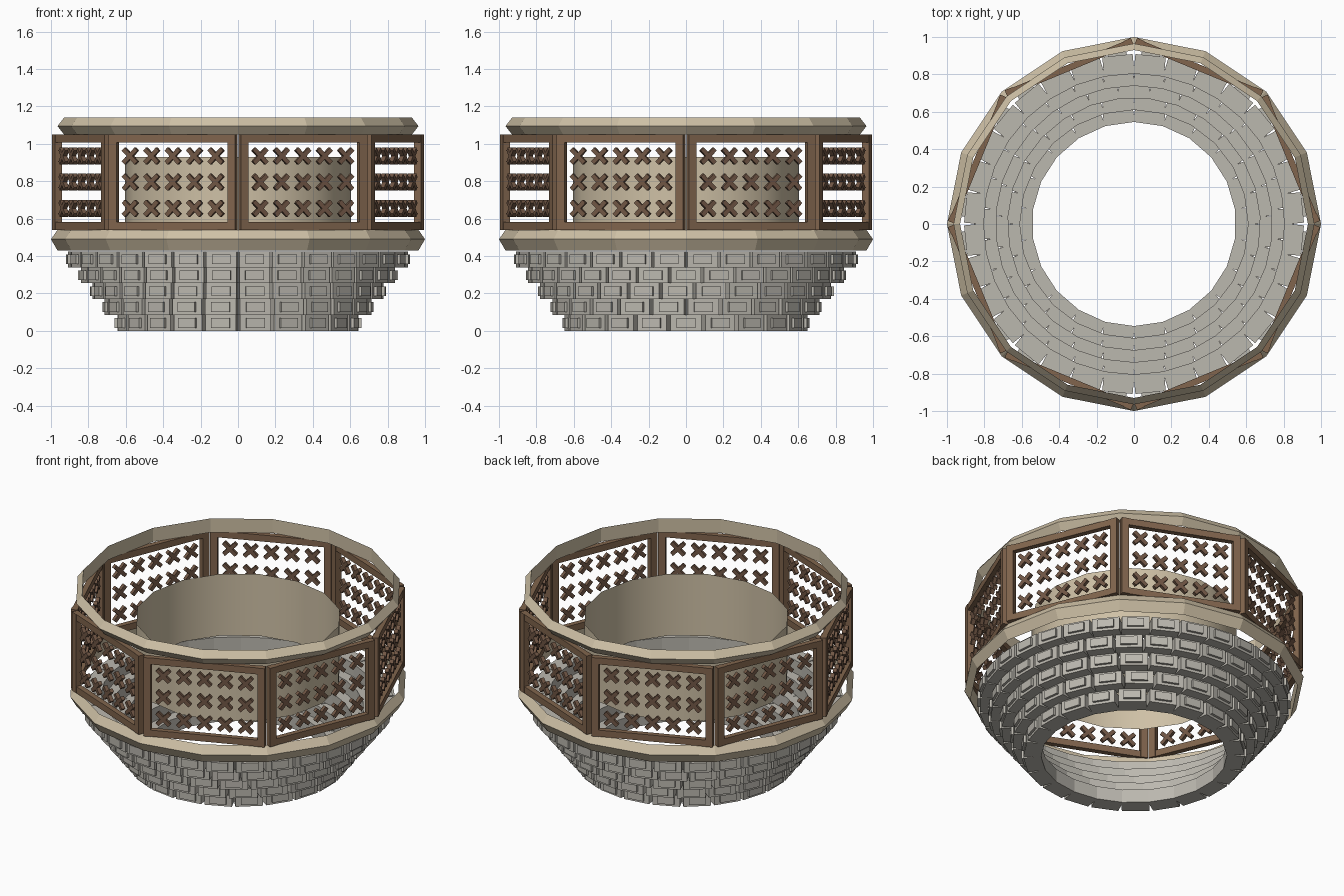
import bpy, bmesh, math
from mathutils import Matrix, Vector

cube = bpy.data.objects.get("Cube")
if cube:
    bpy.data.objects.remove(cube, do_unlink=True)


def material(name, color):
    m = bpy.data.materials.new(name)
    m.use_nodes = True
    m.diffuse_color = (*color, 1)
    m.node_tree.nodes["Principled BSDF"].inputs["Base Color"].default_value = (*color, 1)
    return m


STONE = material("grey stone", (0.50, 0.48, 0.43))
BEIGE = material("beige plaster", (0.62, 0.53, 0.38))
WOOD = material("brown wood", (0.22, 0.13, 0.075))
LATTICE = material("dark brown wood", (0.165, 0.095, 0.06))


def finish(name, bm, mat, smooth=False):
    bmesh.ops.recalc_face_normals(bm, faces=bm.faces)
    mesh = bpy.data.meshes.new(name)
    bm.to_mesh(mesh)
    bm.free()
    mesh.materials.append(mat)
    obj = bpy.data.objects.new(name, mesh)
    bpy.context.collection.objects.link(obj)
    if smooth:
        for p in mesh.polygons:
            p.use_smooth = True
    return obj


def box(bm, size, center, frame=Matrix.Identity(4)):
    m = frame @ Matrix.Translation(center) @ Matrix.Diagonal((*size, 1))
    return bmesh.ops.create_cube(bm, size=1, matrix=m)["verts"]


def ring(name, profile, mat, sides=16, closed=True, smooth=False):
    """Sweep an (r, z) profile around the vertical axis."""
    bm = bmesh.new()
    loops = []
    for i in range(sides):
        a = 2 * math.pi * i / sides
        loops.append([bm.verts.new((r * math.cos(a), r * math.sin(a), z)) for r, z in profile])
    n = len(profile)
    for i in range(sides):
        p, q = loops[i], loops[(i + 1) % sides]
        for j in range(n if closed else n - 1):
            k = (j + 1) % n
            bm.faces.new((p[j], q[j], q[k], p[k]))
    return finish(name, bm, mat, smooth)


# Stone bowl: five stepped courses of blocks with raised face panels
COURSE = 0.085
for row in range(5):
    bm = bmesh.new()
    count = round(22 + 2.5 * row)
    inner = 0.54 + 0.065 * row
    depth = 0.105
    for i in range(count):
        turn = 2 * math.pi * (i + 0.5) / count - math.pi / 2
        frame = Matrix.Rotation(turn, 4, "Z")
        z = COURSE * (row + 0.5)
        width = 2 * (inner + 0.03) * math.tan(math.pi / count)
        box(bm, (depth, width, COURSE), (inner + depth / 2, 0, z), frame)
        box(bm, (0.02, 0.1, 0.052), (inner + depth + 0.005, 0, z), frame)
    finish(f"stone_course_{row + 1}", bm, STONE)

# Bevelled plaster rims and the thin inner wall
ring("lower_rim", [(0.965, 0.43), (1.0, 0.49), (0.965, 0.54)], BEIGE)
ring("upper_rim", [(0.93, 1.05), (0.965, 1.095), (0.93, 1.14)], BEIGE)
ring("inner_wall", [(0.605, 0.53), (0.605, 0.93)], BEIGE, closed=False, smooth=True)

# Eight fence panels: frame plus a grid of diagonal crosses
HALF, LOW, HIGH, APOTHEM = 0.365, 0.54, 1.05, 0.905
for i in range(8):
    frame = Matrix.Rotation(math.pi / 4 * (i + 0.5), 4, "Z") @ Matrix.Translation((APOTHEM, 0, 0))
    bm = bmesh.new()
    for side in (-1, 1):
        box(bm, (0.04, 0.044, HIGH - LOW), (0, side * (HALF - 0.022), (LOW + HIGH) / 2), frame)
    for z in (LOW + 0.021, HIGH - 0.021):
        box(bm, (0.034, 2 * HALF - 0.08, 0.042), (0, 0, z), frame)
    finish(f"panel_frame_{i + 1}", bm, WOOD)

    bm = bmesh.new()
    for col in range(5):
        for row in range(3):
            spot = frame @ Matrix.Translation((0, 0.124 * (col - 2), 0.655 + 0.14 * row))
            for tilt in (-1, 1):
                bar = spot @ Matrix.Rotation(tilt * math.pi / 4, 4, "X")
                box(bm, (0.024, 0.024, 0.105), Vector(), bar)
    finish(f"panel_crosses_{i + 1}", bm, LATTICE)
